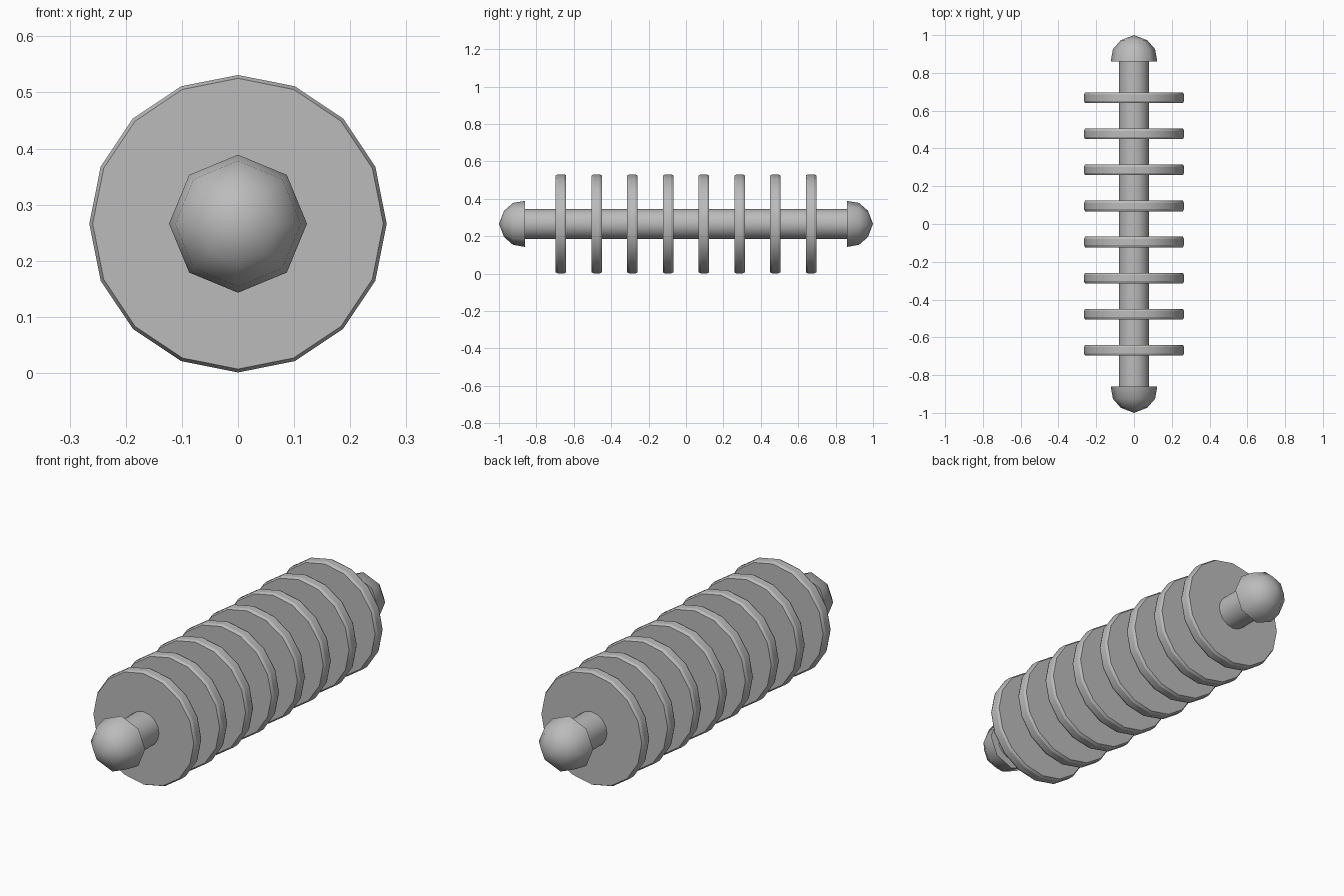
import bpy, bmesh, math

if "Cube" in bpy.data.objects:
    bpy.data.objects.remove(bpy.data.objects["Cube"])

CZ = 0.266  # height of the long axis

grey = bpy.data.materials.new("light grey")
grey.diffuse_color = (0.5, 0.5, 0.5, 1)
grey.use_nodes = True
grey.node_tree.nodes["Principled BSDF"].inputs["Base Color"].default_value = grey.diffuse_color


def lathe(name, profile, sides, smooth=30):
    """Spin (y, radius) points round the long axis; radius 0 gives a pole."""
    bm = bmesh.new()
    rings = []
    for y, r in profile:
        if r == 0:
            rings.append([bm.verts.new((0, y, CZ))])
        else:
            rings.append([bm.verts.new((r * math.sin(2 * math.pi * i / sides), y,
                                        CZ + r * math.cos(2 * math.pi * i / sides)))
                          for i in range(sides)])
    for a, b in zip(rings, rings[1:]):
        for i in range(sides):
            j = (i + 1) % sides
            quad = [a[i % len(a)], a[j % len(a)], b[j % len(b)], b[i % len(b)]]
            bm.faces.new(list(dict.fromkeys(quad)))
    for ring in (rings[0], rings[-1]):
        if len(ring) > 1:
            bm.faces.new(ring)
    bmesh.ops.recalc_face_normals(bm, faces=bm.faces)
    me = bpy.data.meshes.new(name)
    bm.to_mesh(me)
    bm.free()
    me.materials.append(grey)
    ob = bpy.data.objects.new(name, me)
    bpy.context.collection.objects.link(ob)
    bpy.ops.object.select_all(action='DESELECT')
    ob.select_set(True)
    bpy.context.view_layer.objects.active = ob
    if smooth:
        bpy.ops.object.shade_smooth_by_angle(angle=math.radians(smooth))
    return ob


# central rod
lathe("rod", [(-0.88, 0.08), (0.88, 0.08)], 16)

# domed end caps
dome = [(0.86, 0.123), (0.925, 0.112), (0.973, 0.07), (1.0, 0)]
for side, s in (("front", -1), ("back", 1)):
    lathe(side + "_cap", [(s * y, r) for y, r in dome], 8, 50)

# eight chamfered discs, evenly spaced
R, H, C = 0.265, 0.028, 0.012
for k in range(8):
    y = (k - 3.5) * 0.191
    lathe(f"disc_{k + 1}", [(y - H, R - 0.006), (y - H + C, R),
                            (y + H - C, R), (y + H, R - 0.006)], 16, 23)
